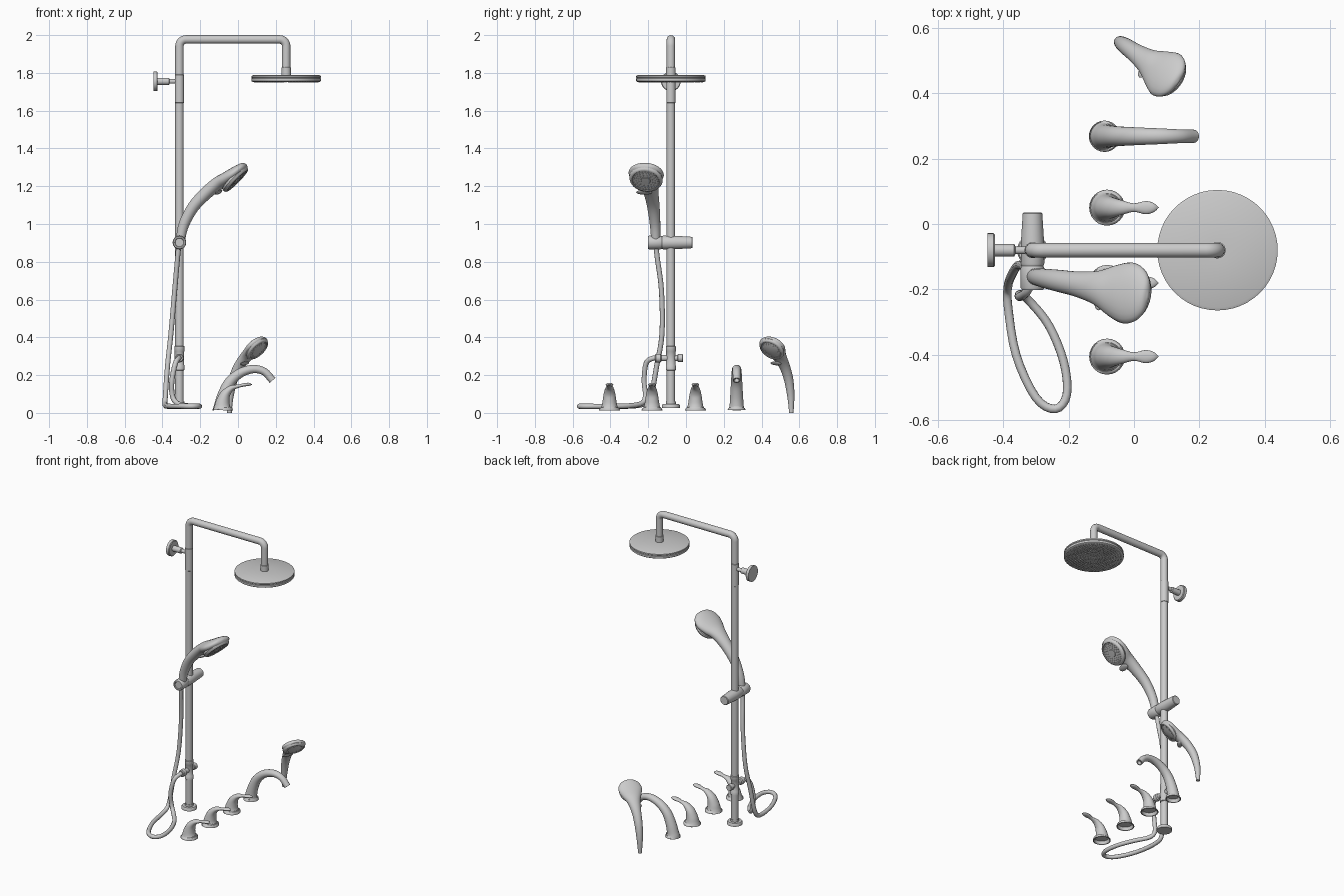
import bpy, bmesh, math
from mathutils import Vector, Matrix

if "Cube" in bpy.data.objects:
    bpy.data.objects.remove(bpy.data.objects["Cube"])


def finish(name, bm, angle=40):
    bmesh.ops.remove_doubles(bm, verts=bm.verts, dist=1e-5)
    bmesh.ops.recalc_face_normals(bm, faces=bm.faces)
    me = bpy.data.meshes.new(name)
    bm.to_mesh(me)
    bm.free()
    ob = bpy.data.objects.new(name, me)
    bpy.context.collection.objects.link(ob)
    bpy.ops.object.select_all(action='DESELECT')
    ob.select_set(True)
    bpy.context.view_layer.objects.active = ob
    bpy.ops.object.shade_smooth_by_angle(angle=math.radians(angle))
    return ob


def skin(bm, rings):
    """Bridge a list of vertex rings; returns the first and last cap."""
    vs = [[bm.verts.new(p) for p in r] for r in rings]
    n = len(vs[0])
    for a, b in zip(vs, vs[1:]):
        for i in range(n):
            j = (i + 1) % n
            bm.faces.new((a[i], a[j], b[j], b[i]))
    return bm.faces.new(vs[0]), bm.faces.new(vs[-1])


def lathe(name, profile, loc, axis=(0, 0, 1), seg=32):
    """Revolve (radius, height) points around an axis through loc."""
    rot = Vector((0, 0, 1)).rotation_difference(Vector(axis)).to_matrix()
    bm = bmesh.new()
    ang = [2 * math.pi * i / seg for i in range(seg)]
    skin(bm, [[rot @ Vector((r * math.cos(a), r * math.sin(a), h)) + Vector(loc)
               for a in ang] for r, h in profile])
    return finish(name, bm)


def smooth_points(pts, steps):
    """Catmull-Rom interpolation of tuples of any length."""
    P = [Vector(p) for p in pts]
    P = [2 * P[0] - P[1]] + P + [2 * P[-1] - P[-2]]
    out = []
    for i in range(1, len(P) - 2):
        a, b, c, d = P[i - 1:i + 3]
        for s in range(steps):
            t = s / steps
            out.append(0.5 * (2 * b + (c - a) * t + (2 * a - 5 * b + 4 * c - d) * t * t
                              + (3 * b - a - 3 * c + d) * t ** 3))
    return out + [P[-2]]


def loft(name, stations, origin=(0, 0, 0), azimuth=0, hollow_start=0, hollow_end=0, seg=24):
    """Elliptical loft; stations are (along, height, half width, half thickness)."""
    S = smooth_points(stations, 4)
    rot = Matrix.Translation(origin) @ Matrix.Rotation(math.radians(azimuth), 4, 'Z')
    rings = []
    for i, s in enumerate(S):
        a, b = S[max(i - 1, 0)], S[min(i + 1, len(S) - 1)]
        t = Vector((b[0] - a[0], 0, b[1] - a[1])).normalized()
        nrm = Vector((-t.z, 0, t.x))
        ring = []
        for k in range(seg):
            q = 2 * math.pi * k / seg
            p = Vector((s[0], 0, s[1])) + nrm * max(s[3], 0) * math.sin(q)
            ring.append(rot @ (p + Vector((0, max(s[2], 0) * math.cos(q), 0))))
        rings.append(ring)
    bm = bmesh.new()
    first, last = skin(bm, rings)
    bmesh.ops.recalc_face_normals(bm, faces=bm.faces)
    for face, depth in ((first, hollow_start), (last, hollow_end)):
        if depth:
            bmesh.ops.inset_region(bm, faces=[face], thickness=0.006)
            bmesh.ops.inset_region(bm, faces=[face], thickness=0.006, depth=-depth)
    return finish(name, bm)


def tube(name, pts, radius, res=6):
    cu = bpy.data.curves.new(name, 'CURVE')
    cu.dimensions = '3D'
    cu.bevel_depth = radius
    cu.bevel_resolution = res
    cu.use_fill_caps = True
    sp = cu.splines.new('POLY')
    sp.points.add(len(pts) - 1)
    for p, co in zip(sp.points, pts):
        p.co = (*co, 1)
    tmp = bpy.data.objects.new(name + "_tmp", cu)
    bpy.context.collection.objects.link(tmp)
    me = tmp.to_mesh()
    bm = bmesh.new()
    bm.from_mesh(me)
    tmp.to_mesh_clear()
    bpy.data.objects.remove(tmp)
    return finish(name, bm)


def nozzles(name, loc, axis, rings, r, h):
    """Small tapered spray nubs arranged in rings of (radius, count)."""
    rot = Vector((0, 0, 1)).rotation_difference(Vector(axis)).to_matrix().to_4x4()
    bm = bmesh.new()
    for R, n in rings:
        for i in range(n):
            a = 2 * math.pi * i / n
            m = Matrix.Translation(loc) @ rot @ Matrix.Translation((R * math.cos(a), R * math.sin(a), h / 2))
            bmesh.ops.create_cone(bm, cap_ends=True, segments=6, radius1=r, radius2=r * 0.6, depth=h, matrix=m)
    finish(name, bm)


PX, PY = -0.31, -0.08      # riser pipe position
HX = 0.255                 # rain head position

# Riser pipe, top arm and drop in one bent tube
b, z = 0.035, 1.977
path = [(PX, PY, 0.03), (PX, PY, z - b)]
for i in range(1, 9):
    a = math.pi / 2 * i / 8
    path.append((PX + b - b * math.cos(a), PY, z - b + b * math.sin(a)))
for i in range(0, 9):
    a = math.pi / 2 * i / 8
    path.append((HX - b + b * math.sin(a), PY, z - b + b * math.cos(a)))
path.append((HX, PY, 1.78))
tube("riser_pipe", path, 0.0225)

# Collars and foot flange
lathe("foot_flange", [(0.047, 0.025), (0.047, 0.041), (0.043, 0.046), (0.026, 0.046), (0.026, 0.06), (0.02, 0.06)], (PX, PY, 0))
lathe("upper_collar", [(0.022, 1.64), (0.0245, 1.642), (0.0245, 1.79), (0.022, 1.792)], (PX, PY, 0))
lathe("valve_collar", [(0.022, 0.225), (0.027, 0.228), (0.027, 0.25), (0.025, 0.253), (0.025, 0.325),
                       (0.027, 0.328), (0.027, 0.352), (0.022, 0.355)], (PX, PY, 0))
lathe("head_collar", [(0.022, 1.83), (0.025, 1.828), (0.025, 1.79), (0.034, 1.783)], (HX, PY, 0))

# Rain head with spray nubs
lathe("rain_head", [(0.03, 1.79), (0.175, 1.788), (0.184, 1.784), (0.184, 1.776), (0.181, 1.773), (0.184, 1.770),
                    (0.184, 1.757), (0.179, 1.753), (0.07, 1.755), (0.067, 1.752), (0.001, 1.752)], (HX, PY, 0), seg=48)
nozzles("rain_nozzles", (HX, PY, 1.755), (0, 0, -1),
        [(0.02 + 0.0165 * i, 10 + 6 * i) for i in range(10)], 0.004, 0.006)

# Wall bracket
lathe("wall_bracket", [(0.04, -0.135), (0.052, -0.137), (0.052, -0.119), (0.048, -0.115), (0.019, -0.115),
                       (0.019, -0.056), (0.012, -0.052), (0.012, 0)], (PX, PY, 1.755), (1, 0, 0))

# Sliding holder across the riser
lathe("slide_holder", [(0.022, -0.198), (0.025, -0.202), (0.032, -0.202), (0.036, -0.195), (0.036, -0.135),
                       (0.033, -0.128), (0.036, -0.12), (0.035, -0.05), (0.030, 0.032), (0.027, 0.035)],
      (PX, 0, 0.902), (0, 1, 0))

# Diverter valve and knob on the riser
lathe("diverter_valve", [(0.018, -0.165), (0.023, -0.16), (0.023, -0.135), (0.016, -0.13), (0.016, -0.045),
                         (0.021, -0.042), (0.021, -0.018), (0.018, -0.015)], (PX, 0, 0.29), (0, 1, 0))

# Hose: from hand shower to floor loop and back up to the valve
hose = [(-0.312, -0.16, 0.90), (-0.32, -0.152, 0.82), (-0.335, -0.13, 0.65), (-0.355, -0.127, 0.42), (-0.373, -0.155, 0.25),
        (-0.385, -0.19, 0.08), (-0.385, -0.25, 0.04), (-0.36, -0.40, 0.035), (-0.30, -0.53, 0.035),
        (-0.24, -0.565, 0.035), (-0.205, -0.52, 0.035), (-0.215, -0.42, 0.035), (-0.26, -0.31, 0.037),
        (-0.32, -0.235, 0.05), (-0.347, -0.215, 0.09), (-0.35, -0.222, 0.17), (-0.332, -0.212, 0.26),
        (-0.315, -0.18, 0.288), (-0.31, -0.14, 0.29)]
tube("shower_hose", smooth_points(hose, 4), 0.0135, 3)


def hand_shower(name, stations, origin, azimuth, face_c, tilt, r, tab):
    loft(name + "_body", stations, origin, azimuth)
    rot = Matrix.Translation(origin) @ Matrix.Rotation(math.radians(azimuth), 4, 'Z')
    c = rot @ Vector((face_c[0], 0, face_c[1]))
    n = rot.to_3x3() @ Vector((math.cos(tilt), 0, -math.sin(tilt)))
    lathe(name + "_face", [(r * 0.8, -0.4 * r), (r, -0.32 * r), (1.05 * r, -0.18 * r), (r, -0.05 * r),
                           (0.93 * r, 0), (0.86 * r, 0), (0.83 * r, -0.03 * r), (0.3 * r, -0.03 * r),
                           (0.28 * r, 0.01 * r), (0.001, 0.015 * r)], c, n)
    nozzles(name + "_nozzles", c - n * 0.03 * r, n, [(0.45 * r, 12), (0.6 * r, 18), (0.75 * r, 24)], 0.03 * r, 0.05 * r)
    # spray selector tab under the neck
    bm = bmesh.new()
    m = rot @ Matrix.Translation((tab[0], -0.3 * r, tab[1])) @ Matrix.Rotation(-math.pi / 6, 4, 'Y')
    bmesh.ops.create_uvsphere(bm, u_segments=16, v_segments=8, radius=1,
                              matrix=m @ Matrix.Diagonal((0.25 * r, 0.5 * r, 0.1 * r, 1)))
    finish(name + "_selector", bm)


hand_shower("held_shower",
            [(0, .88, .019, .019), (.003, .92, .024, .024), (.022, 1.0, .028, .028), (.071, 1.09, .033, .031),
             (.137, 1.16, .039, .034), (.198, 1.21, .053, .036), (.244, 1.235, .078, .037), (.289, 1.262, .094, .036),
             (.325, 1.29, .083, .029), (.348, 1.31, .05, .018), (.356, 1.317, 0, 0)],
            (-0.307, -0.16, 0), -10, (.308, 1.228), 0.77, .085, (.212, 1.168))
hand_shower("loose_shower",
            [(0, 0, .012, .012), (0, .03, .014, .014), (.005, .1, .020, .020), (.025, .18, .025, .025),
             (.06, .245, .029, .027), (.105, .295, .040, .029), (.14, .322, .060, .030), (.172, .35, .075, .029),
             (.197, .376, .066, .023), (.213, .394, .038, .014), (.219, .400, 0, 0)],
            (-0.045, 0.557, 0), -35, (.187, .331), 0.72, .068, (.112, .262))

# Three lever handles
for i, y in enumerate((0.05, -0.18, -0.405)):
    loft("lever_handle_%d" % (i + 1),
         [(-.082, .014, .055, .055), (-.082, .021, .053, .053), (-.083, .032, .043, .043), (-.08, .06, .037, .036),
          (-.066, .1, .031, .026), (-.036, .13, .022, .016), (0, .141, .013, .009), (.035, .149, .020, .009),
          (.06, .151, .014, .008), (.076, .150, 0, 0)], (0, y, 0), hollow_start=0.02)

# Arched spout
loft("tub_spout",
     [(-.09, .014, .048, .048), (-.09, .021, .046, .046), (-.09, .034, .038, .038), (-.077, .09, .034, .033),
      (-.045, .16, .030, .029), (.01, .21, .027, .025), (.08, .232, .024, .022), (.14, .218, .021, .020),
      (.183, .172, .020, .020)], (0, 0.268, 0), hollow_start=0.02, hollow_end=0.02)
